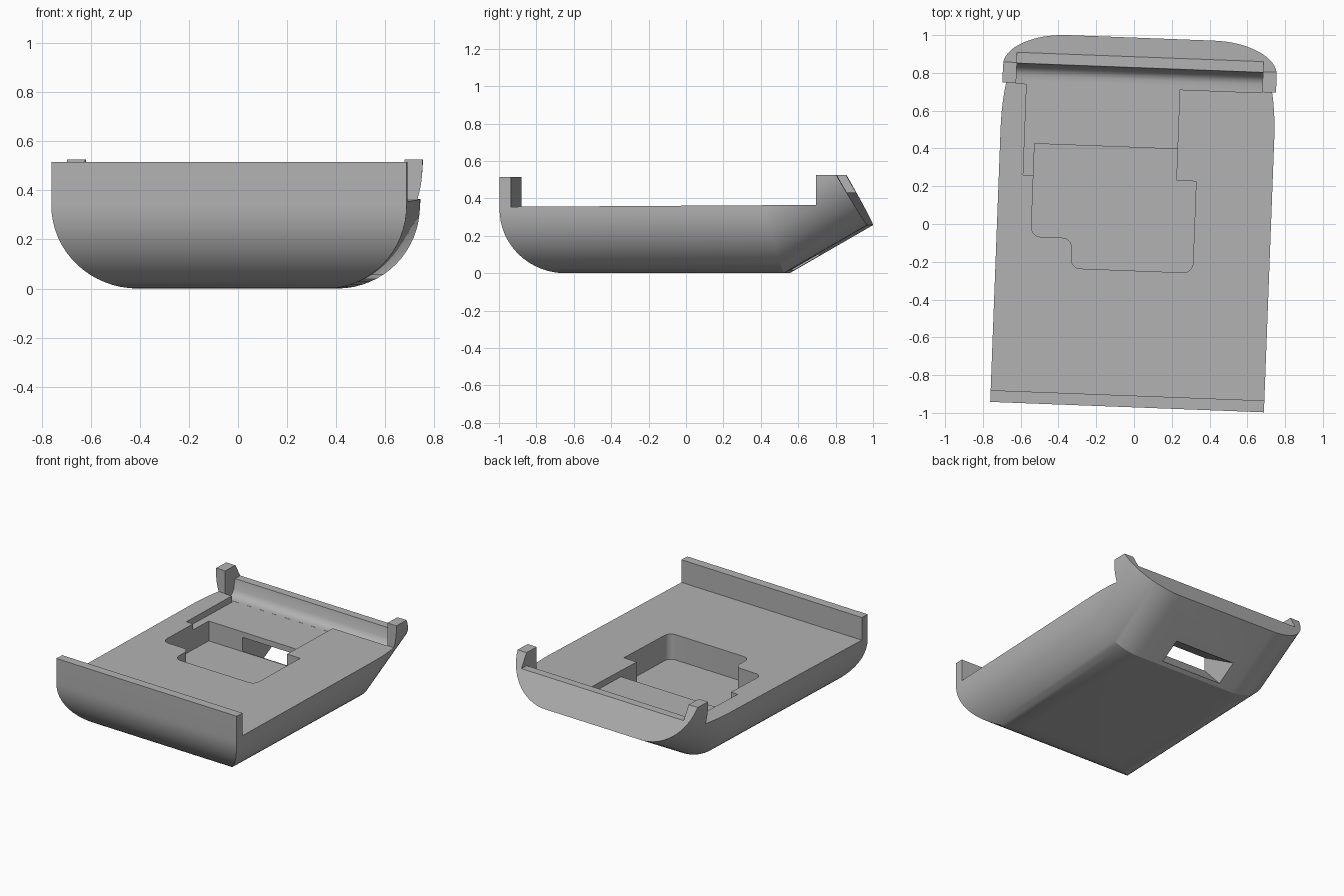
import bpy, bmesh, math
from mathutils import Vector, Matrix

cube = bpy.data.objects.get("Cube")
if cube:
    bpy.data.objects.remove(cube, do_unlink=True)

WIDTH, RADIUS, TILT = 0.725, 0.34, math.radians(30)

grey = bpy.data.materials.new("plain_grey")
grey.use_nodes = True
colour = (0.45, 0.45, 0.45, 1)
grey.diffuse_color = colour
grey.node_tree.nodes["Principled BSDF"].inputs["Base Color"].default_value = colour


def arc(cx, cy, r, start, end, steps=16):
    angles = [math.radians(start + (end - start) * i / steps) for i in range(steps + 1)]
    return [(cx + r * math.cos(a), cy + r * math.sin(a)) for a in angles]


def loft(name, rings):
    """Closed solid through matching rings of points."""
    bm = bmesh.new()
    loops = [[bm.verts.new(p) for p in ring] for ring in rings]
    n = len(loops[0])
    for a, b in zip(loops, loops[1:]):
        for i in range(n):
            j = (i + 1) % n
            bm.faces.new((a[i], a[j], b[j], b[i]))
    bm.faces.new(loops[0][::-1])
    bm.faces.new(loops[-1])
    bmesh.ops.recalc_face_normals(bm, faces=bm.faces)
    mesh = bpy.data.meshes.new(name)
    bm.to_mesh(mesh)
    bm.free()
    mesh.materials.append(grey)
    obj = bpy.data.objects.new(name, mesh)
    bpy.context.collection.objects.link(obj)
    return obj


def side_prism(name, outline, x0, x1):
    return loft(name, [[(x, y, z) for y, z in outline] for x in (x0, x1)])


def plan_prism(name, outline, z0, z1):
    return loft(name, [[(x, y, z) for x, y in outline] for z in (z0, z1)])


def round_corners(points):
    """Fillet each (x, y, radius) corner of an outline."""
    out = []
    for i, (x, y, r) in enumerate(points):
        p = Vector((x, y))
        if not r:
            out.append(p)
            continue
        a = p + (Vector(points[i - 1][:2]) - p).normalized() * r
        b = p + (Vector(points[(i + 1) % len(points)][:2]) - p).normalized() * r
        centre = a + b - p
        for k in range(9):
            t = math.radians(90 * k / 8)
            out.append(centre + (a - centre) * math.cos(t) + (b - centre) * math.sin(t))
    return out


# Tray body: rounded channel swept along a path that bends upward at the back
section = ([(-WIDTH, 0.6)] + arc(-WIDTH + RADIUS, RADIUS, RADIUS, 180, 270)
           + arc(WIDTH - RADIUS, RADIUS, RADIUS, 270, 360) + [(WIDTH, 0.6)])
bend, back, rise = 0.54, 0.986, 0.257
body = loft("tray_body", [
    [(x, -1.1, h) for x, h in section],
    [(x, bend - h * math.tan(TILT / 2), h) for x, h in section],
    [(x, back - h * math.sin(TILT), rise + h * math.cos(TILT)) for x, h in section]])

# Side outline: rounded front wall, flat deck, raised back end
outline = ([(-0.97, 0.515)] + arc(-0.97 + RADIUS, RADIUS, RADIUS, 180, 270)
           + [(-0.63, -0.05), (1.2, -0.05), (1.2, 0.525), (0.723, 0.525),
              (0.723, 0.365), (-0.908, 0.355), (-0.908, 0.515)])
side_cutter = side_prism("side_outline_cutter", outline, -1, 1)

# Gap between the two back tabs, with a filleted lip
gap_cutter = side_prism("tab_gap_cutter", [
    (0.72, 0.7), (0.72, 0.32), (0.765, 0.321), (0.785, 0.327), (0.803, 0.342),
    (0.815, 0.365), (0.828, 0.432), (1.2, 0.432), (1.2, 0.7)], -0.652, 0.652)

# Shallow recess and deep pocket in the deck
recess_cutter = plan_prism("recess_cutter", [
    (-0.596, 0.238), (0.215, 0.238), (0.215, 0.74), (-0.596, 0.74)], 0.32, 0.7)
r = 0.05
pocket_cutter = plan_prism("pocket_cutter", round_corners([
    (-0.542, 0.405, 0), (-0.542, -0.087, r), (-0.325, -0.087, r), (-0.325, -0.247, r),
    (0.32, -0.247, r), (0.32, 0.238, 0), (0.215, 0.238, 0), (0.215, 0.405, 0)]), 0.18, 0.7)

# Slanted slot from the pocket to the underside
slot_cutter = side_prism("slot_cutter", [
    (0.39, 0.29), (0.39, 0.2), (0.58, 0.0), (0.70, 0.0), (0.80, 0.05)], -0.27, 0.2)

for cutter in (side_cutter, gap_cutter, recess_cutter, pocket_cutter, slot_cutter):
    mod = body.modifiers.new(cutter.name, "BOOLEAN")
    mod.operation = "INTERSECT" if cutter is side_cutter else "DIFFERENCE"
    mod.solver = "EXACT"
    mod.object = cutter

# Bake the cuts, turn the tray slightly and remove the helpers
bpy.context.view_layer.update()
result = bpy.data.meshes.new_from_object(
    body.evaluated_get(bpy.context.evaluated_depsgraph_get()))
body.modifiers.clear()
body.data = result
result.transform(Matrix.Rotation(math.radians(-2.17), 4, "Z"))
for cutter in (side_cutter, gap_cutter, recess_cutter, pocket_cutter, slot_cutter):
    bpy.data.objects.remove(cutter, do_unlink=True)

bpy.ops.object.select_all(action="DESELECT")
body.select_set(True)
bpy.context.view_layer.objects.active = body
bpy.ops.object.shade_smooth_by_angle(angle=math.radians(25))
